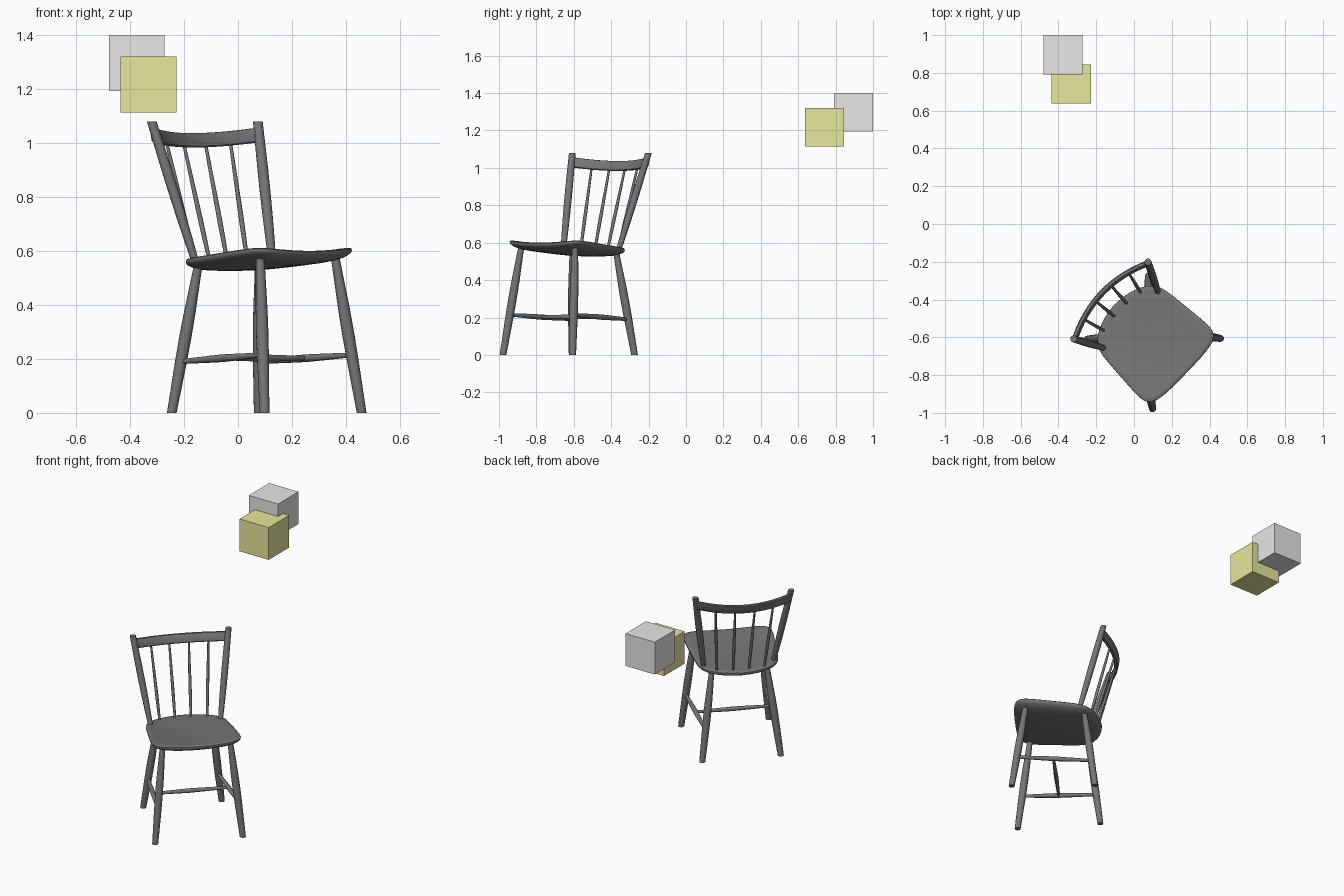
import bpy, bmesh, math
from mathutils import Matrix, Vector

cube = bpy.data.objects.get("Cube")
if cube:
    bpy.data.objects.remove(cube, do_unlink=True)


def material(name, colour):
    m = bpy.data.materials.new(name)
    m.use_nodes = True
    m.diffuse_color = (*colour, 1)
    m.node_tree.nodes["Principled BSDF"].inputs["Base Color"].default_value = (*colour, 1)
    return m


WOOD = material("dark grey wood", (0.18, 0.18, 0.18))
GREY = material("light grey", (0.8, 0.8, 0.8))
YELLOW = material("pale yellow", (0.8, 0.8, 0.33))

# Chair is modelled facing -y, then turned and placed by this matrix
PLACE = Matrix.Translation((0.097, -0.617, 0)) @ Matrix.Rotation(math.radians(46), 4, "Z")


def finish(name, bm, mat, place=PLACE, smooth=True):
    bmesh.ops.recalc_face_normals(bm, faces=bm.faces)
    mesh = bpy.data.meshes.new(name)
    bm.to_mesh(mesh)
    bm.free()
    mesh.materials.append(mat)
    ob = bpy.data.objects.new(name, mesh)
    bpy.context.collection.objects.link(ob)
    ob.matrix_world = place
    if smooth:
        bpy.ops.object.select_all(action="DESELECT")
        ob.select_set(True)
        bpy.context.view_layer.objects.active = ob
        bpy.ops.object.shade_smooth_by_angle(angle=math.radians(40))
    return ob


def loft(name, rings, mat=WOOD):
    """Skin a list of equally long point rings and cap both ends."""
    bm = bmesh.new()
    loops = [[bm.verts.new(p) for p in ring] for ring in rings]
    n = len(loops[0])
    for a, b in zip(loops, loops[1:]):
        for i in range(n):
            bm.faces.new((a[i], a[(i + 1) % n], b[(i + 1) % n], b[i]))
    bm.faces.new(loops[0])
    bm.faces.new(loops[-1])
    return finish(name, bm, mat)


def rod(name, start, end, radii, level=True, sides=14):
    """Turned rod; level keeps the end cuts horizontal."""
    start, end = Vector(start), Vector(end)
    turn = Matrix.Identity(3) if level else (end - start).to_track_quat("Z", "Y").to_matrix()
    rings = []
    for k, r in enumerate(radii):
        centre = start.lerp(end, k / (len(radii) - 1))
        rings.append([centre + turn @ Vector((r * math.cos(a), r * math.sin(a), 0))
                      for a in (math.tau * i / sides for i in range(sides))])
    return loft(name, rings)


# Saddle seat: rounded front corners, curved back, dished top, chamfered underside
def seat_height(x, y):
    dish = max(0, 1 - (x / 0.25) ** 2 - (y / 0.27) ** 2)
    return 0.585 - 0.07 * y + 0.016 * (x / 0.25) ** 2 * (0.28 - y) / 0.5 - 0.006 * dish


half = [(0, -0.25), (0.12, -0.249), (0.2, -0.242), (0.247, -0.222), (0.267, -0.18),
        (0.262, -0.1), (0.246, 0.1), (0.236, 0.165), (0.2, 0.222), (0.11, 0.265), (0, 0.283)]
outline = half + [(-x, y) for x, y in reversed(half[1:-1])]
layers = [(0.03, 0.045), (0.5, 0.045), (0.85, 0.043), (0.97, 0.027), (1.0, 0.018),
          (1.0, 0.006), (0.975, 0), (0.7, 0), (0.4, 0), (0.03, 0)]
seat = loft("seat", [[(x * k, y * k, seat_height(x * k, y * k) - drop) for x, y in outline]
                     for k, drop in layers])
sub = seat.modifiers.new("soften", "SUBSURF")
sub.levels = sub.render_levels = 1

# Curved top rail
def rail_y(x):
    return 0.366 - 0.066 * (x / 0.28) ** 2


rail_rings = []
for i in range(21):
    x = -0.276 + 0.552 * i / 20
    z = 1.01 + 0.02 * (x / 0.28) ** 2
    tangent = Vector((1, -0.132 * x / 0.28 ** 2, 0)).normalized()
    across = Vector((-tangent.y, tangent.x, 0))
    up = Vector((0, 0.2, 1)).normalized()
    section = [(-1, -0.8), (-0.6, -1), (0.6, -1), (1, -0.8),
               (1, 0.8), (0.6, 1), (-0.6, 1), (-1, 0.8)]
    rail_rings.append([Vector((x, rail_y(x), z)) + across * (0.012 * u) + up * (0.027 * v)
                       for u, v in section])
loft("top_rail", rail_rings)

# Mirrored legs, posts, spindles and side stretchers
leg_radii = (0.018, 0.020, 0.022, 0.023, 0.022, 0.019, 0.016)
for side, s in (("left", 1), ("right", -1)):
    rod(side + "_front_leg", (s * 0.259, -0.252, 0), (s * 0.2, -0.172, 0.58), leg_radii)
    rod(side + "_rear_leg", (s * 0.232, 0.252, 0), (s * 0.163, 0.183, 0.545), leg_radii)
    rod(side + "_back_post", (s * 0.205, 0.155, 0.555), (s * 0.283, 0.306, 1.08),
        (0.014, 0.017, 0.019, 0.020, 0.020, 0.019, 0.018))
    rod(side + "_side_stretcher", (s * 0.238, -0.224, 0.215), (s * 0.207, 0.227, 0.19),
        (0.009, 0.011, 0.013, 0.0145, 0.013, 0.011, 0.009), level=False)
    for label, low, high in (("inner", 0.047, 0.058), ("outer", 0.14, 0.17)):
        rod(side + "_" + label + "_spindle", (s * low, 0.24 - low * 0.14, 0.555),
            (s * high, rail_y(high) - 0.004, 1.0),
            (0.007, 0.0085, 0.0095, 0.009, 0.008, 0.007, 0.006), sides=10)
rod("cross_stretcher", (-0.222, 0, 0.203), (0.222, 0, 0.203),
    (0.008, 0.010, 0.012, 0.0135, 0.012, 0.010, 0.008), level=False)

# Two loose cubes
for name, mat, centre in (("grey_cube", GREY, (-0.375, 0.896, 1.297)),
                          ("yellow_cube", YELLOW, (-0.332, 0.741, 1.217))):
    bm = bmesh.new()
    bmesh.ops.create_cube(bm, size=0.207)
    finish(name, bm, mat, Matrix.Translation(centre), smooth=False)
